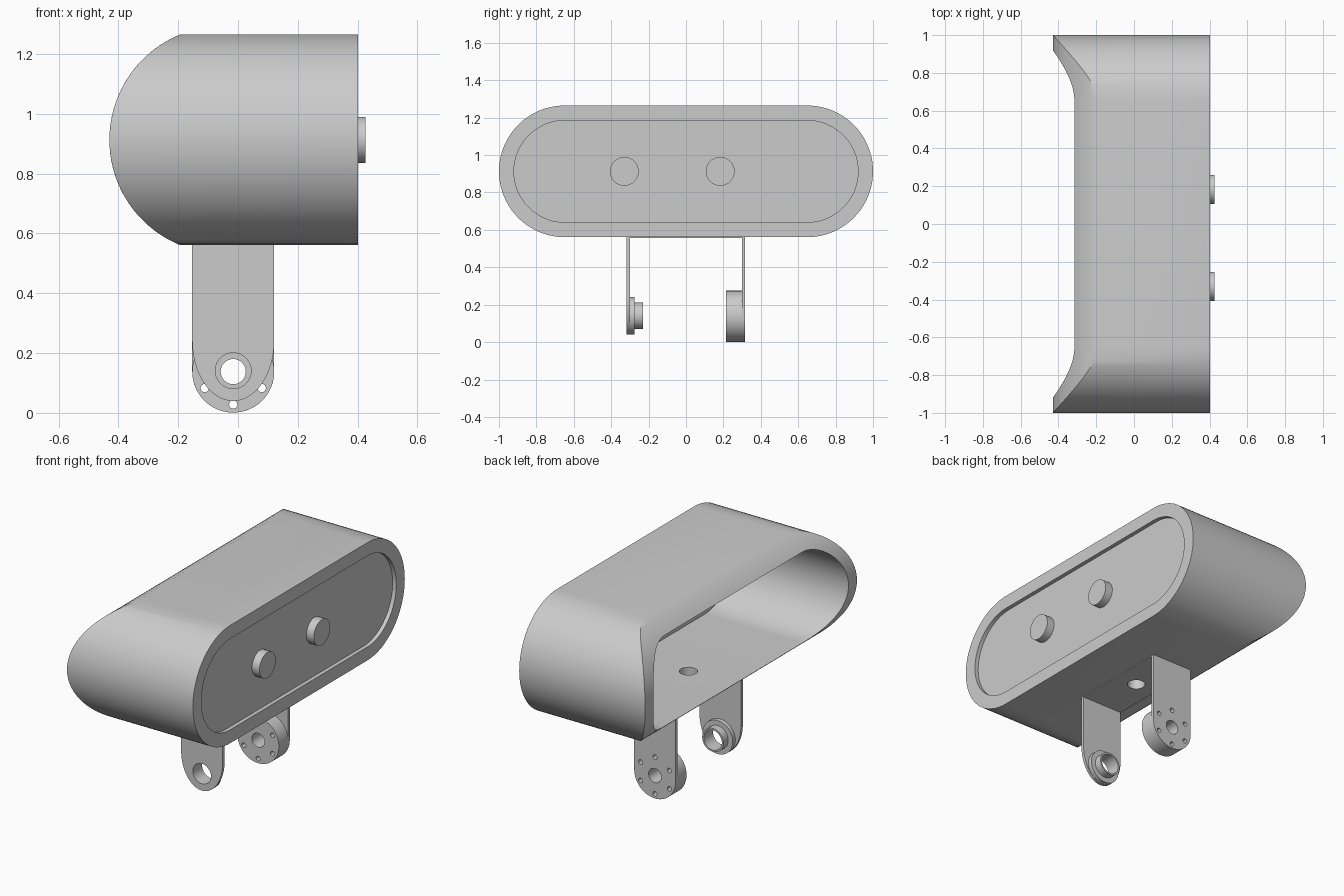
import bpy, bmesh
from math import sin, cos, pi, sqrt, radians
from mathutils import Matrix

cube = bpy.data.objects.get("Cube")
if cube:
    bpy.data.objects.remove(cube, do_unlink=True)

grey = bpy.data.materials.new("matte grey")
grey.use_nodes = True
GREY = (0.6, 0.6, 0.6, 1)
grey.diffuse_color = GREY
grey.node_tree.nodes["Principled BSDF"].inputs["Base Color"].default_value = GREY

MID_Z = 0.913      # height of the housing axis
STRAIGHT = 0.648   # half length of the straight housing sides
LEG_X = -0.016     # bracket centre line
PIVOT_Z = 0.138    # bracket pivot height
HALF_W = 0.137     # bracket half width


def finish(name, bm):
    bmesh.ops.recalc_face_normals(bm, faces=bm.faces)
    mesh = bpy.data.meshes.new(name)
    bm.to_mesh(mesh)
    bm.free()
    mesh.materials.append(grey)
    obj = bpy.data.objects.new(name, mesh)
    bpy.context.collection.objects.link(obj)
    return obj


def select(obj):
    bpy.ops.object.select_all(action='DESELECT')
    obj.select_set(True)
    bpy.context.view_layer.objects.active = obj


def smooth(obj):
    select(obj)
    bpy.ops.object.shade_smooth_by_angle(angle=radians(30))


def cylinder(name, axis, center, radius, depth, sides=48):
    bm = bmesh.new()
    turn = {'x': Matrix.Rotation(pi / 2, 4, 'Y'),
            'y': Matrix.Rotation(pi / 2, 4, 'X'),
            'z': Matrix.Identity(4)}[axis]
    bmesh.ops.create_cone(bm, cap_ends=True, segments=sides, radius1=radius,
                          radius2=radius, depth=depth,
                          matrix=Matrix.Translation(center) @ turn)
    return finish(name, bm)


def drill(obj, axis, center, radius, depth, sides=32):
    cutter = cylinder("hole_cutter", axis, center, radius, depth, sides)
    cutter.hide_render = True
    mod = obj.modifiers.new("hole", 'BOOLEAN')
    mod.operation, mod.solver, mod.object = 'DIFFERENCE', 'EXACT', cutter
    select(obj)
    bpy.ops.object.modifier_apply(modifier=mod.name)
    bpy.data.objects.remove(cutter, do_unlink=True)


def stadium(r, steps=40):
    """Pill outline as (y, z) pairs around the housing axis."""
    pts = []
    for side, start in ((1, -pi / 2), (-1, pi / 2)):
        for i in range(steps + 1):
            a = start + pi * i / steps
            pts.append((side * STRAIGHT + r * cos(a), MID_Z + r * sin(a)))
    return pts


def open_end(z):
    """Rounded cut of the open end."""
    return -0.05 - sqrt(0.38 ** 2 - (z - MID_Z) ** 2)


def prism(name, outline, axis, lo, hi):
    """Extrude a flat outline along x or y."""
    bm = bmesh.new()
    place = (lambda p, d: (d, *p)) if axis == 'x' else (lambda p, d: (p[0], d, p[1]))
    face = bm.faces.new([bm.verts.new(place(p, lo)) for p in outline])
    ext = bmesh.ops.extrude_face_region(bm, geom=[face])
    verts = [v for v in ext['geom'] if isinstance(v, bmesh.types.BMVert)]
    bmesh.ops.translate(bm, verts=verts, vec=place((0, 0), hi - lo))
    return finish(name, bm)


# Housing: pill-shaped tube with a curved open end
OUTER, INNER = 0.352, 0.272
bm = bmesh.new()
rings = []
for k in range(7):
    r = OUTER + (INNER - OUTER) * k / 6
    rings.append([bm.verts.new((open_end(z), y, z)) for y, z in stadium(r)])
for r in (INNER, OUTER):
    rings.append([bm.verts.new((0.402, y, z)) for y, z in stadium(r)])
n = len(rings[0])
for a, b in zip(rings, rings[1:] + rings[:1]):
    for i in range(n):
        j = (i + 1) % n
        bm.faces.new((a[i], a[j], b[j], b[i]))
housing = finish("housing", bm)
drill(housing, 'z', (LEG_X, 0, 0.6), 0.05, 0.2)
smooth(housing)

# Recessed end panel and its two round buttons
smooth(prism("end_panel", stadium(INNER), 'x', 0.33, 0.378))
for name, y in (("front_button", -0.33), ("rear_button", 0.183)):
    smooth(cylinder(name, 'x', (0.398, y, MID_Z), 0.077, 0.058))

# Bracket base under the housing
base = prism("bracket_base", [(LEG_X - HALF_W, 0.556), (LEG_X + HALF_W, 0.556),
                              (LEG_X + HALF_W, 0.572), (LEG_X - HALF_W, 0.572)],
             'y', -0.316, 0.316)
drill(base, 'z', (LEG_X, 0, 0.56), 0.05, 0.2)
smooth(base)


def leg_outline(bottom, shoulder):
    pts = [(LEG_X + HALF_W, 0.565), (LEG_X - HALF_W, 0.565)]
    for i in range(41):
        a = pi + pi * i / 40
        pts.append((LEG_X + HALF_W * cos(a),
                    shoulder + (shoulder - bottom) * sin(a)))
    return pts


# Front leg with a stepped bearing boss
front_parts = [
    prism("front_leg", leg_outline(0.04, 0.24), 'y', -0.318, -0.3),
    cylinder("bearing_flange", 'y', (LEG_X, -0.2875, PIVOT_Z + 0.003), 0.1, 0.025),
    cylinder("bearing_boss", 'y', (LEG_X, -0.2525, PIVOT_Z + 0.003), 0.07, 0.045)]
for part in front_parts:
    drill(part, 'y', (LEG_X, -0.27, PIVOT_Z + 0.003), 0.06, 0.3)
    smooth(part)

# Rear leg with a drive disc and a ring of screw holes
rear_parts = [
    prism("rear_leg", leg_outline(0.001, PIVOT_Z), 'y', 0.3, 0.316),
    cylinder("drive_disc", 'y', (LEG_X, 0.2565, PIVOT_Z), HALF_W, 0.087, 64)]
for part in rear_parts:
    drill(part, 'y', (LEG_X, 0.27, PIVOT_Z), 0.042, 0.3)
    for i in range(6):
        a = pi / 6 + i * pi / 3
        drill(part, 'y', (LEG_X + 0.11 * cos(a), 0.27, PIVOT_Z + 0.11 * sin(a)),
              0.014, 0.3, 16)
    smooth(part)
